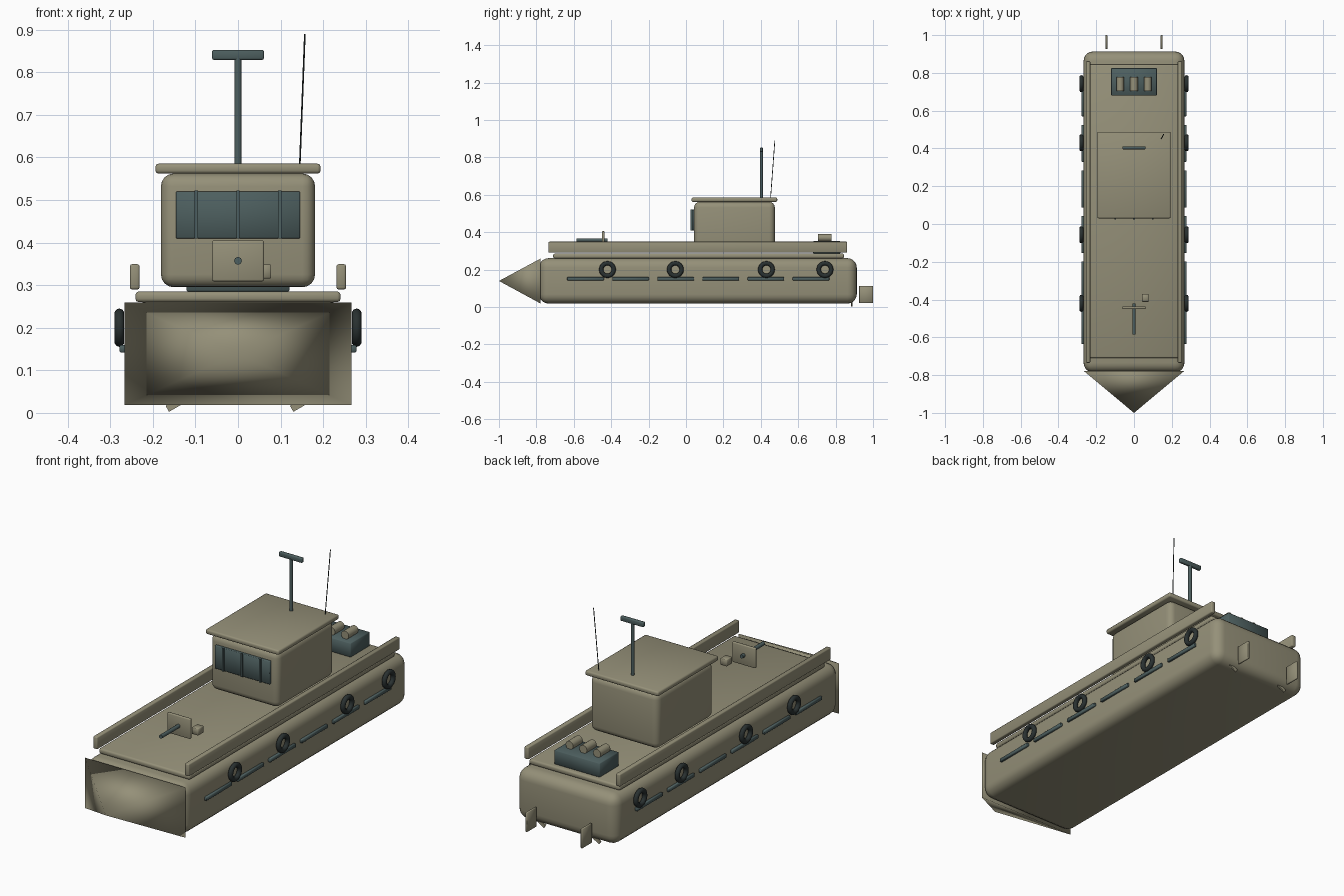
import bpy, bmesh, math
from mathutils import Vector, Matrix

if "Cube" in bpy.data.objects:
    bpy.data.objects.remove(bpy.data.objects["Cube"])


def material(name, rgb):
    m = bpy.data.materials.new(name)
    m.diffuse_color = (*rgb, 1)
    m.use_nodes = True
    m.node_tree.nodes["Principled BSDF"].inputs["Base Color"].default_value = m.diffuse_color
    return m


KHAKI = material("khaki_paint", (0.30, 0.28, 0.19))
SLATE = material("slate_grey", (0.075, 0.115, 0.115))
RUBBER = material("black_rubber", (0.022, 0.03, 0.03))


def finish(name, bm, mat, smooth=True):
    me = bpy.data.meshes.new(name)
    bm.to_mesh(me)
    bm.free()
    for p in me.polygons:
        p.use_smooth = smooth
    me.materials.append(mat)
    ob = bpy.data.objects.new(name, me)
    bpy.context.collection.objects.link(ob)
    return ob


def box(name, x, y, z, mat, bevel=0.0, segs=3, tilt=0.0):
    """Box from (min, max) ranges, optionally rounded, tilted about y."""
    size = [b - a for a, b in (x, y, z)]
    mid = Vector([(a + b) / 2 for a, b in (x, y, z)])
    bm = bmesh.new()
    bmesh.ops.create_cube(bm, size=1)
    bmesh.ops.scale(bm, vec=size, verts=bm.verts)
    if bevel:
        bmesh.ops.bevel(bm, geom=list(bm.edges), offset=bevel, segments=segs,
                        profile=0.5, affect='EDGES')
    bm.transform(Matrix.Translation(mid) @ Matrix.Rotation(tilt, 4, 'Y'))
    return finish(name, bm, mat, bevel > 0)


def rod(name, a, b, r, mat, sides=16):
    a, b = Vector(a), Vector(b)
    bm = bmesh.new()
    bmesh.ops.create_cone(bm, cap_ends=True, segments=sides, radius1=r,
                          radius2=r, depth=(b - a).length)
    rot = (b - a).to_track_quat('Z', 'Y').to_matrix().to_4x4()
    bm.transform(Matrix.Translation((a + b) / 2) @ rot)
    ob = finish(name, bm, mat)
    bpy.context.view_layer.objects.active = ob
    ob.select_set(True)
    bpy.ops.object.shade_smooth_by_angle(angle=math.radians(40))
    ob.select_set(False)
    return ob


# Hull and deck
box("hull", (-.267, .267), (-.785, .913), (.018, .261), KHAKI, .05, 5)
box("deck", (-.241, .241), (-.71, .845), (.26, .285), KHAKI, .008, 2)

# Pointed bow, open-looking shell with its faces turned inwards
bm = bmesh.new()
base = [bm.verts.new((x, -.777, z)) for x, z in
        ((-.267, .018), (.267, .018), (.267, .259), (-.267, .259))]
tip = bm.verts.new((0, -1, .139))
bm.faces.new(base)
for i in range(4):
    bm.faces.new((base[i], tip, base[(i + 1) % 4]))
bmesh.ops.recalc_face_normals(bm, faces=bm.faces)
bmesh.ops.reverse_faces(bm, faces=bm.faces)
finish("bow", bm, KHAKI)

# Cabin with roof, windscreen and window bars
box("cabin", (-.181, .181), (.043, .475), (.295, .562), KHAKI, .03, 4)
box("roof", (-.194, .194), (.03, .488), (.562, .585), KHAKI, .007, 2)
box("windscreen", (-.146, .146), (.031, .046), (.41, .52), SLATE, .002, 1)
for i in (-1, 0, 1):
    box("window_bar", (i * .098 - .004, i * .098 + .004), (.025, .034),
        (.41, .522), SLATE)

# Mast with crossbar, and whip aerial
rod("mast", (0, .403, .58), (0, .403, .835), .0085, SLATE)
box("mast_crossbar", (-.061, .061), (.395, .411), (.829, .852), SLATE, .004, 2)
rod("aerial", (.145, .452, .58), (.157, .475, .89), .002, RUBBER, 8)

# Deck gun: shield, barrel and ammunition box
box("gun_shield", (-.061, .061), (-.45, -.436), (.309, .405), KHAKI, .004, 2)
rod("gun_barrel", (0, -.585, .357), (0, -.42, .357), .009, SLATE)
box("ammo_box", (.043, .078), (-.412, -.37), (.316, .348), KHAKI, .002, 1)

# Engine hatch with three canisters
box("engine_hatch", (-.121, .121), (.68, .825), (.285, .353), SLATE, .003, 1)
for x in (-.073, 0, .073):
    rod("canister", (x, .705, .37), (x, .778, .37), .02, KHAKI)

for s in (-1, 1):
    # Side bulwarks
    box("bulwark", tuple(sorted((s * .231, s * .254))), (-.735, .862),
        (.29, .349), KHAKI, .005, 2)
    # Rubbing strips along the hull
    for i in range(6):
        y = -.537 + i * .241
        box("rubbing_strip", tuple(sorted((s * .262, s * .278))),
            (y - .098, y + .098), (.142, .159), SLATE, .002, 1)
    # Tyre fenders
    for y in (-.42, -.057, .43, .743):
        bm = bmesh.new()
        n, m, big, small = 24, 10, .0335, .0115
        ring = [[bm.verts.new((s * .2785 + small * math.sin(v),
                               y + (big + small * math.cos(v)) * math.cos(u),
                               .2 + (big + small * math.cos(v)) * math.sin(u)))
                 for v in (2 * math.pi * j / m for j in range(m))]
                for u in (2 * math.pi * i / n for i in range(n))]
        for i in range(n):
            for j in range(m):
                a, b = ring[i], ring[(i + 1) % n]
                bm.faces.new((a[j], b[j], b[(j + 1) % m], a[(j + 1) % m]))
        bmesh.ops.recalc_face_normals(bm, faces=bm.faces)
        finish("tyre_fender", bm, RUBBER)
    # Rudders and propeller blades
    cx = s * .146
    box("rudder", (cx - .005, cx + .005), (.926, 1.0), (.02, .113), KHAKI,
        .002, 1)
    box("propeller_blade", (cx - .023, cx + .023), (.882, .89),
        (.013, .029), KHAKI, tilt=-math.radians(30))
